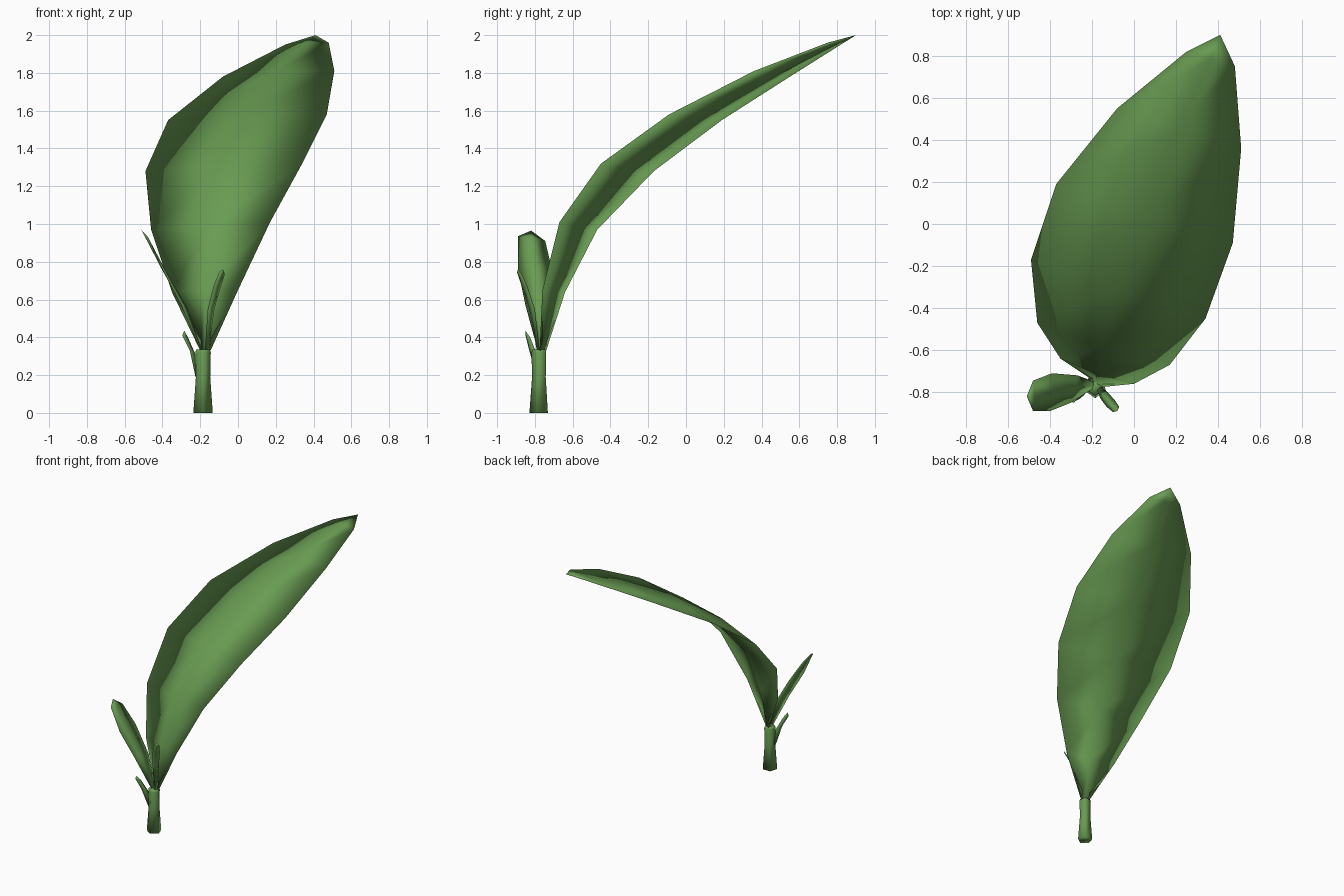
import bpy, bmesh, math
from mathutils import Vector

if "Cube" in bpy.data.objects:
    bpy.data.objects.remove(bpy.data.objects["Cube"])

green = bpy.data.materials.new("leaf green")
green.diffuse_color = (0.14, 0.33, 0.085, 1)
green.use_nodes = True
green.node_tree.nodes["Principled BSDF"].inputs["Base Color"].default_value = green.diffuse_color


def loft(name, rings, tip=None):
    """Closed smooth skin over a list of point rings, ending in a tip or a cap."""
    bm = bmesh.new()
    rings = [[bm.verts.new(p) for p in ring] for ring in rings]
    n = len(rings[0])
    for a, b in zip(rings, rings[1:]):
        for k in range(n):
            bm.faces.new((a[k], a[(k + 1) % n], b[(k + 1) % n], b[k]))
    bm.faces.new(rings[0][::-1])
    if tip is None:
        bm.faces.new(rings[-1])
    else:
        end = bm.verts.new(tip)
        for k in range(n):
            bm.faces.new((rings[-1][k], rings[-1][(k + 1) % n], end))
    bmesh.ops.recalc_face_normals(bm, faces=bm.faces)
    for f in bm.faces:
        f.smooth = True
    mesh = bpy.data.meshes.new(name)
    bm.to_mesh(mesh)
    bm.free()
    mesh.materials.append(green)
    ob = bpy.data.objects.new(name, mesh)
    bpy.context.collection.objects.link(ob)


def leaf(name, left, right, tip, top=0.025, bottom=-0.025):
    """Thin blade: two edge lines with a slightly raised middle on each side."""
    left = [Vector(p) for p in left]
    right = [Vector(p) for p in right]
    tip = Vector(tip)
    mids = [(a + b) / 2 for a, b in zip(left, right)] + [tip]
    rings = []
    for i, (a, b) in enumerate(zip(left, right)):
        up = (b - a).cross(mids[i + 1] - mids[max(i - 1, 0)]).normalized()
        w = (b - a).length
        rings.append([a, mids[i] + up * (top * w + .003), b,
                      mids[i] + up * (bottom * w - .003)])
    loft(name, rings, tip)


# Large leaf
leaf("large_leaf",
     [(-.20, -.74, .33), (-.35, -.64, .64), (-.46, -.47, .97), (-.49, -.17, 1.28),
      (-.37, .19, 1.55), (-.08, .55, 1.78), (.25, .82, 1.95)],
     [(-.145, -.775, .33), (0, -.76, .65), (.17, -.67, 1.01), (.34, -.45, 1.32),
      (.47, -.09, 1.58), (.51, .36, 1.81), (.48, .75, 1.96)],
     (.41, .90, 2.0))

# Side leaf
leaf("side_leaf",
     [(-.20, -.785, .33), (-.30, -.85, .57), (-.40, -.89, .76), (-.48, -.89, .935)],
     [(-.19, -.75, .33), (-.27, -.72, .56), (-.39, -.71, .76), (-.48, -.745, .91)],
     (-.51, -.82, .965))

# Narrow front leaf
leaf("front_leaf",
     [(-.155, -.775, .33), (-.125, -.80, .55), (-.09, -.84, .67), (-.07, -.87, .735)],
     [(-.175, -.79, .33), (-.16, -.83, .55), (-.13, -.87, .67), (-.10, -.895, .745)],
     (-.08, -.89, .76))

# Small low leaf
leaf("low_leaf",
     [(-.225, -.79, .19), (-.255, -.83, .33), (-.295, -.85, .41)],
     [(-.215, -.77, .19), (-.225, -.79, .31), (-.265, -.825, .40)],
     (-.285, -.85, .435))

# Five-sided stem, waisted
loft("stem", [[(-.185 + r * math.cos((k * .4 - .5) * math.pi),
                -.775 + r * math.sin((k * .4 - .5) * math.pi), z) for k in range(5)]
              for z, r in [(0, .054), (.19, .040), (.32, .043), (.335, .038)]])
